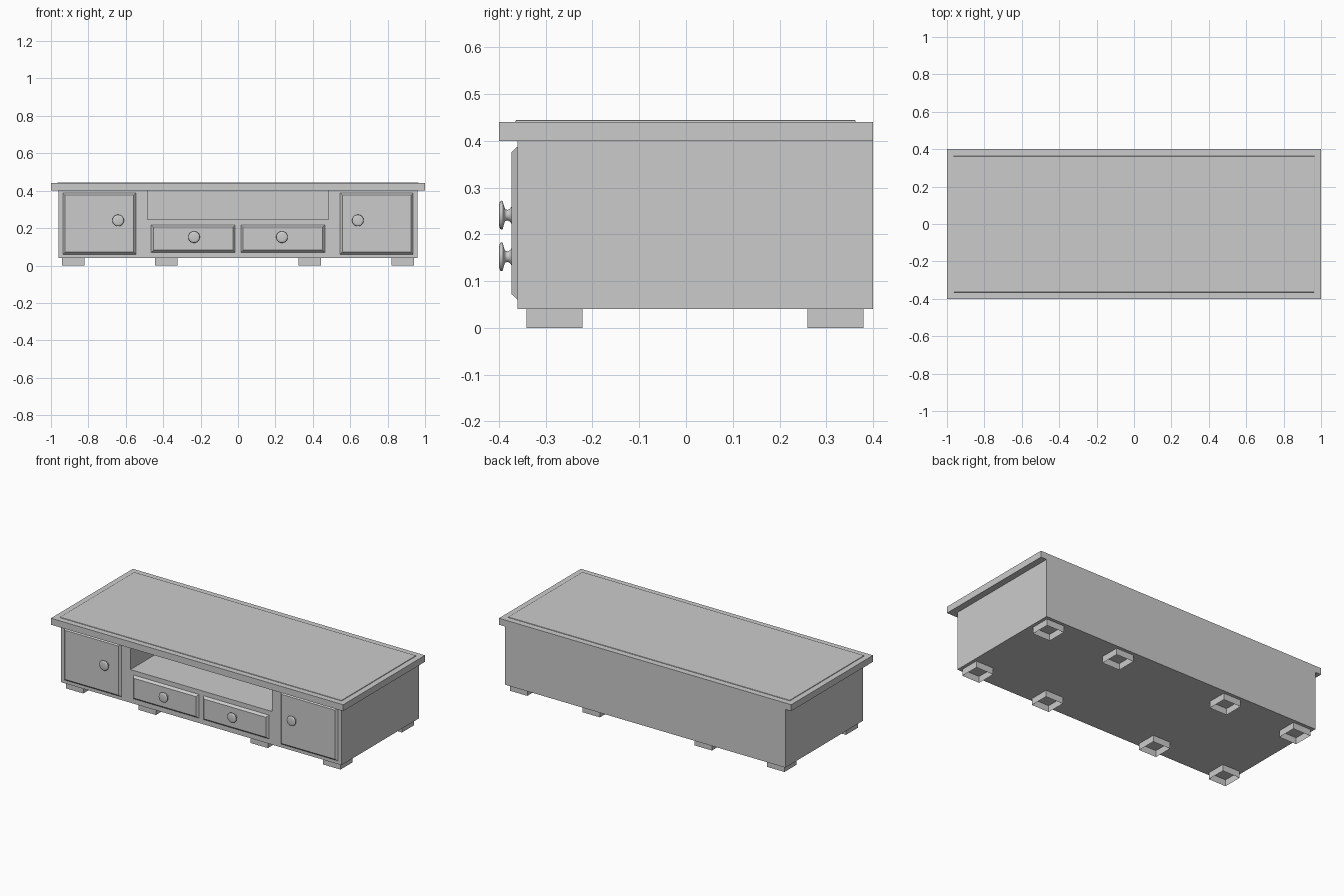
import bpy, bmesh
from math import pi
from mathutils import Matrix, Vector

if "Cube" in bpy.data.objects:
    bpy.data.objects.remove(bpy.data.objects["Cube"])


def finish(bm, name):
    mesh = bpy.data.meshes.new(name)
    bmesh.ops.recalc_face_normals(bm, faces=bm.faces)
    bm.to_mesh(mesh)
    bm.free()
    ob = bpy.data.objects.new(name, mesh)
    bpy.context.collection.objects.link(ob)
    return ob


def box_bm(x, y, z):
    bm = bmesh.new()
    size = (x[1] - x[0], y[1] - y[0], z[1] - z[0])
    mid = Vector((sum(x) / 2, sum(y) / 2, sum(z) / 2))
    bmesh.ops.create_cube(bm, size=1, matrix=Matrix.Translation(mid) @ Matrix.Diagonal((*size, 1)))
    return bm


def box(name, x, y, z):
    return finish(box_bm(x, y, z), name)


def raised_panel(name, x, z, chamfer=0.012):
    """Front panel whose border slopes forward to a flat face."""
    bm = box_bm(x, (-0.373, -0.35), z)
    cx, cz = sum(x) / 2, sum(z) / 2
    for v in bm.verts:
        if v.co.y < -0.36:
            v.co.x += chamfer if v.co.x < cx else -chamfer
            v.co.z += chamfer if v.co.z < cz else -chamfer
        else:
            v.co.y = -0.36
    return finish(bm, name)


def knob(name, x, z):
    """Turned knob, lathed around the y axis."""
    profile = [(0.020, -0.372), (0.014, -0.376), (0.011, -0.381), (0.013, -0.387),
               (0.022, -0.390), (0.030, -0.392), (0.031, -0.395), (0.029, -0.398),
               (0.020, -0.400), (0, -0.400)]
    bm = bmesh.new()
    verts = [bm.verts.new((r, y, 0)) for r, y in profile]
    edges = [bm.edges.new(pair) for pair in zip(verts, verts[1:])]
    bmesh.ops.spin(bm, geom=verts + edges, cent=(0, 0, 0), axis=(0, 1, 0),
                   angle=2 * pi, steps=32)
    bmesh.ops.remove_doubles(bm, verts=bm.verts, dist=1e-5)
    ob = finish(bm, name)
    ob.location = (x, 0, z)
    for p in ob.data.polygons:
        p.use_smooth = True


# Cabinet body with the open niche cut out below the top
body = box("cabinet_body", (-0.96, 0.96), (-0.36, 0.40), (0.04, 0.40))
cutter = box("niche_cutter", (-0.484, 0.484), (-0.5, 0.38), (0.245, 0.5))
cut = body.modifiers.new("niche", "BOOLEAN")
cut.operation, cut.solver, cut.object = "DIFFERENCE", "EXACT", cutter
bpy.context.view_layer.objects.active = body
bpy.ops.object.modifier_apply(modifier=cut.name)
bpy.data.objects.remove(cutter)

# Overhanging top with a slightly raised panel
box("top_slab", (-1, 1), (-0.40, 0.40), (0.40, 0.44))
panel = box("top_panel", (-0.965, 0.965), (-0.365, 0.363), (0.435, 0.4445))
bevel = panel.modifiers.new("soft_edge", "BEVEL")
bevel.width, bevel.segments = 0.003, 2

# Doors, drawers and knobs, one set per side
for side, s in (("left", -1), ("right", 1)):
    raised_panel(f"{side}_door", sorted((s * 0.546, s * 0.936)), (0.06, 0.388))
    raised_panel(f"{side}_drawer", sorted((s * 0.015, s * 0.464)), (0.07, 0.217))
    knob(f"{side}_door_knob", s * 0.641, 0.241)
    knob(f"{side}_drawer_knob", s * 0.235, 0.152)

# Feet: hollow square collars, open underneath
for row, y in (("front", -0.281), ("back", 0.32)):
    for i, x in enumerate((-0.88, -0.383, 0.383, 0.88)):
        bm = box_bm((x - 0.06, x + 0.06), (y - 0.06, y + 0.06), (0, 0.04))
        caps = [f for f in bm.faces if abs(f.normal.z) > 0.5]
        bmesh.ops.delete(bm, geom=caps, context="FACES_ONLY")
        finish(bm, f"{row}_foot_{i + 1}")
